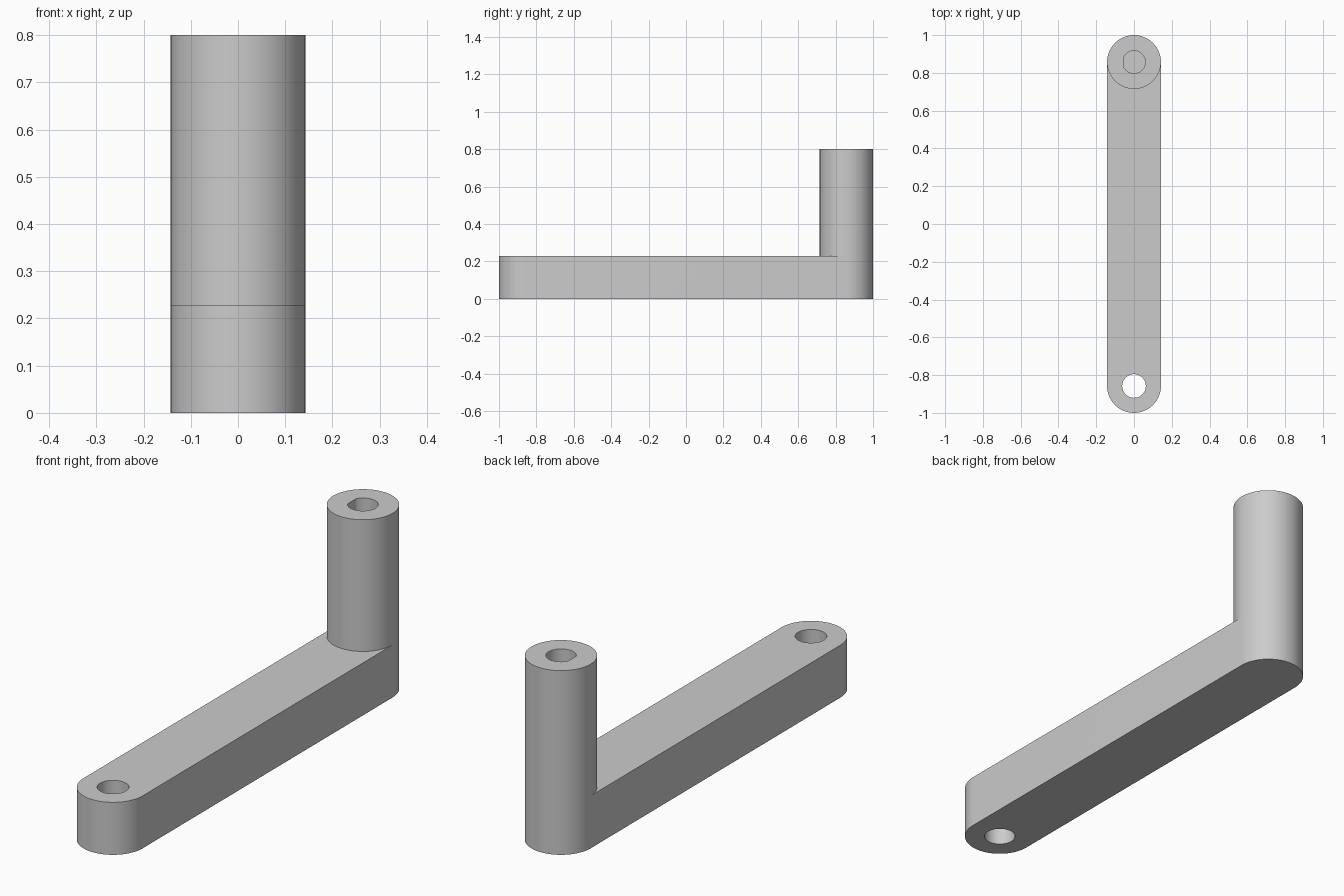
import bpy
import bmesh
from math import pi, cos, sin, acos, radians

if "Cube" in bpy.data.objects:
    bpy.data.objects.remove(bpy.data.objects["Cube"], do_unlink=True)

R = 0.1425              # arm half width and post radius
C = 1 - R               # distance of both axes from the centre
ARM_TOP, POST_TOP = 0.228, 0.8
HOLE_R, SOCKET_R, SOCKET_FLAT = 0.0625, 0.06, 0.053
SOCKET_FLOOR = 0.3
N = 32                  # steps per half circle

bm = bmesh.new()


def arc(r, y, start, end, steps):
    """Points of an arc round the axis at (0, y)."""
    angles = [start + (end - start) * i / steps for i in range(steps + 1)]
    return [(r * cos(a), y + r * sin(a)) for a in angles]


def ring(points, z):
    return [bm.verts.new((x, y, z)) for x, y in points]


def wall(lower, upper, closed=True):
    n = len(lower)
    for i in range(n if closed else n - 1):
        j = (i + 1) % n
        bm.faces.new((lower[i], lower[j], upper[j], upper[i]))


def cap(*loops):
    """Flat face bounded by an outline and any holes."""
    edges = []
    for loop in loops:
        for a, b in zip(loop, loop[1:] + loop[:1]):
            edges.append(bm.edges.get((a, b)) or bm.edges.new((a, b)))
    bmesh.ops.triangle_fill(bm, use_beauty=True, edges=edges, normal=(0, 0, 1))


# Outlines: rounded ends, post front, pivot hole and D-shaped socket
front = arc(R, -C, pi, 2 * pi, N)
back = arc(R, C, 0, pi, N)
post_front = arc(R, C, pi, 2 * pi, N)[1:-1]
hole = arc(HOLE_R, -C, 0, 2 * pi, 2 * N)[:-1]
flat = acos(SOCKET_FLAT / SOCKET_R)
socket = arc(SOCKET_R, C, flat - pi, pi - flat, 2 * N)

# Arm sides and rounded ends
arm_low = ring(front + back, 0)
arm_high = ring(front + back, ARM_TOP)
wall(arm_low, arm_high)

# Post wall, sharing the arm's back end
post_low = arm_high[len(front):] + ring(post_front, ARM_TOP)
post_high = ring(back + post_front, POST_TOP)
wall(post_low, post_high)

# Through hole and blind socket
hole_low, hole_high = ring(hole, 0), ring(hole, ARM_TOP)
wall(hole_low, hole_high)
socket_low, socket_high = ring(socket, SOCKET_FLOOR), ring(socket, POST_TOP)
wall(socket_low, socket_high)

# Flat faces
arm_outline = arm_high[:len(front)] + [post_low[0]] + post_low[:len(back) - 2:-1]
cap(arm_low, hole_low)
cap(arm_outline, hole_high)
cap(post_high, socket_high)
cap(socket_low)

bmesh.ops.recalc_face_normals(bm, faces=bm.faces[:])
mesh = bpy.data.meshes.new("crank_arm")
bm.to_mesh(mesh)
bm.free()
crank = bpy.data.objects.new("crank_arm", mesh)
bpy.context.collection.objects.link(crank)

# Material
grey = bpy.data.materials.new("light grey")
grey.use_nodes = True
colour = (0.6, 0.6, 0.6, 1)
grey.diffuse_color = colour
grey.node_tree.nodes["Principled BSDF"].inputs["Base Color"].default_value = colour
mesh.materials.append(grey)

bpy.ops.object.select_all(action="DESELECT")
crank.select_set(True)
bpy.context.view_layer.objects.active = crank
bpy.ops.object.shade_smooth_by_angle(angle=radians(30))
